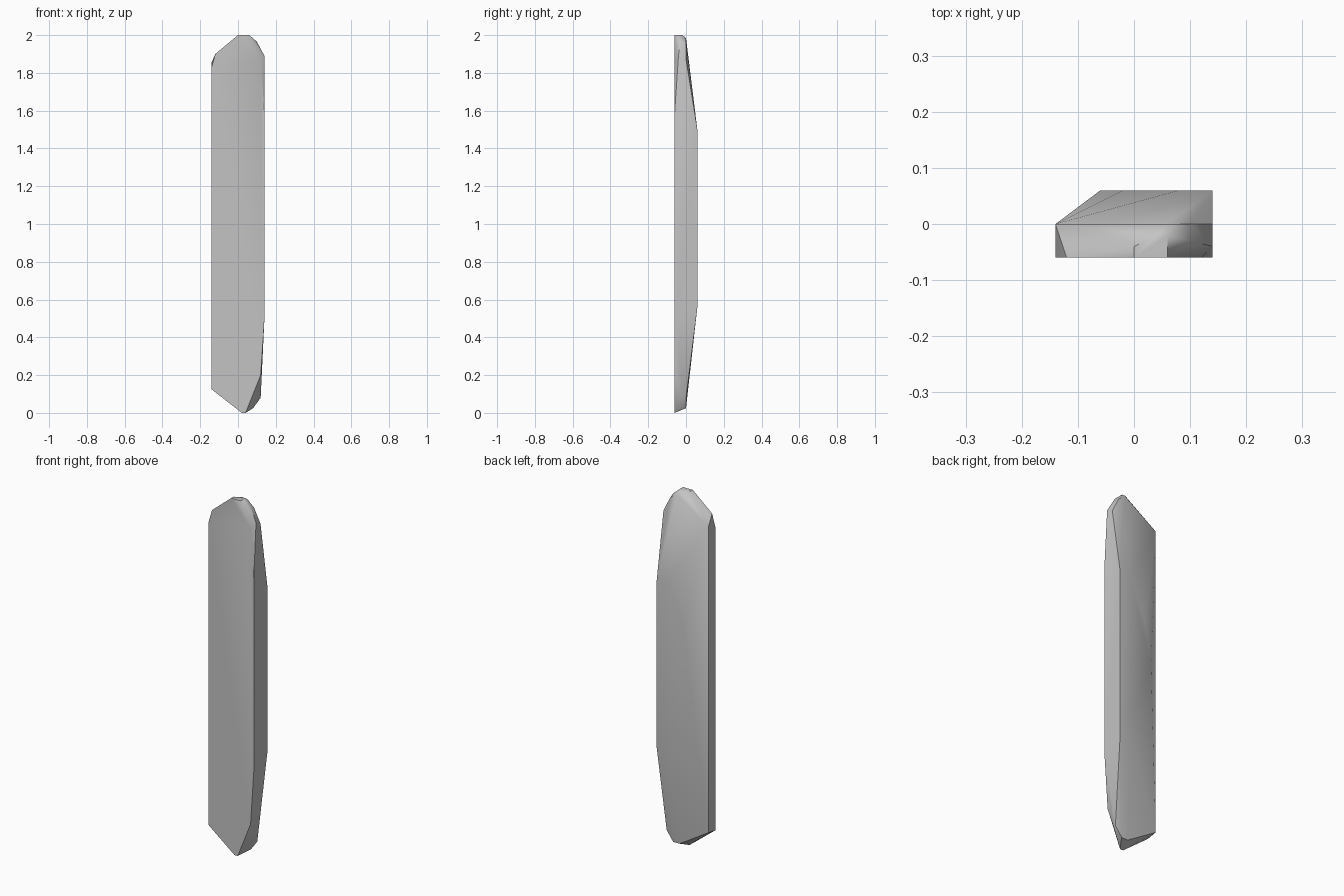
import bpy, bmesh, math

cube = bpy.data.objects.get("Cube")
if cube:
    bpy.data.objects.remove(cube, do_unlink=True)

# One plain stone grey
grey = bpy.data.materials.new("stone_grey")
grey.use_nodes = True
colour = (0.55, 0.55, 0.55, 1)
grey.diffuse_color = colour
grey.node_tree.nodes["Principled BSDF"].inputs["Base Color"].default_value = colour

HALF_W, HALF_D = 0.14, 0.06

# Flat front outline (x, z)
front = [(-HALF_W, .125), (.02, 0), (.04, 0), (.12, .2), (HALF_W, .5),
         (HALF_W, 1.59), (.12, 1.86), (.06, 2), (0, 2), (-.12, 1.9), (-HALF_W, 1.83)]
# Ridge around the middle of the thickness (x, z)
middle = [(-HALF_W, .135), (.04, .025), (.08, .025), (.12, .08),
          (HALF_W, 1.87), (.1, 1.95), (.06, 1.985), (-HALF_W, 1.855)]
# Raised back facet, narrowing towards both ends (x, z)
back = [(HALF_W, .56), (.07, .56), (0, .83), (-.06, 1.03),
        (-.02, 1.28), (.08, 1.5), (HALF_W, 1.5)]
# Small chipped corners at the tip and foot (x, y, z)
chips = [(0, -.04, 2), (.04, -.02, 2), (.06, -.02, 2), (.1, -.03, 1.965),
         (HALF_W, -.04, 1.89), (.12, -.015, .08)]

bm = bmesh.new()
for outline, y in ((front, -HALF_D), (middle, 0), (back, HALF_D)):
    for x, z in outline:
        bm.verts.new((x, y, z))
for co in chips:
    bm.verts.new(co)

# Wrap the layers in one faceted skin and merge flat areas
hull = bmesh.ops.convex_hull(bm, input=bm.verts[:])
loose = {g for g in hull["geom_interior"] + hull["geom_unused"]
         if isinstance(g, bmesh.types.BMVert)}
bmesh.ops.delete(bm, geom=list(loose), context='VERTS')
bmesh.ops.dissolve_limit(bm, angle_limit=math.radians(0.5),
                         verts=bm.verts[:], edges=bm.edges[:])
bmesh.ops.recalc_face_normals(bm, faces=bm.faces[:])

mesh = bpy.data.meshes.new("stone_slab")
bm.to_mesh(mesh)
bm.free()
mesh.materials.append(grey)
slab = bpy.data.objects.new("stone_slab", mesh)
bpy.context.collection.objects.link(slab)

# Soft back facets, crisp outer edges
bpy.ops.object.select_all(action='DESELECT')
slab.select_set(True)
bpy.context.view_layer.objects.active = slab
bpy.ops.object.shade_smooth_by_angle(angle=math.radians(38))
